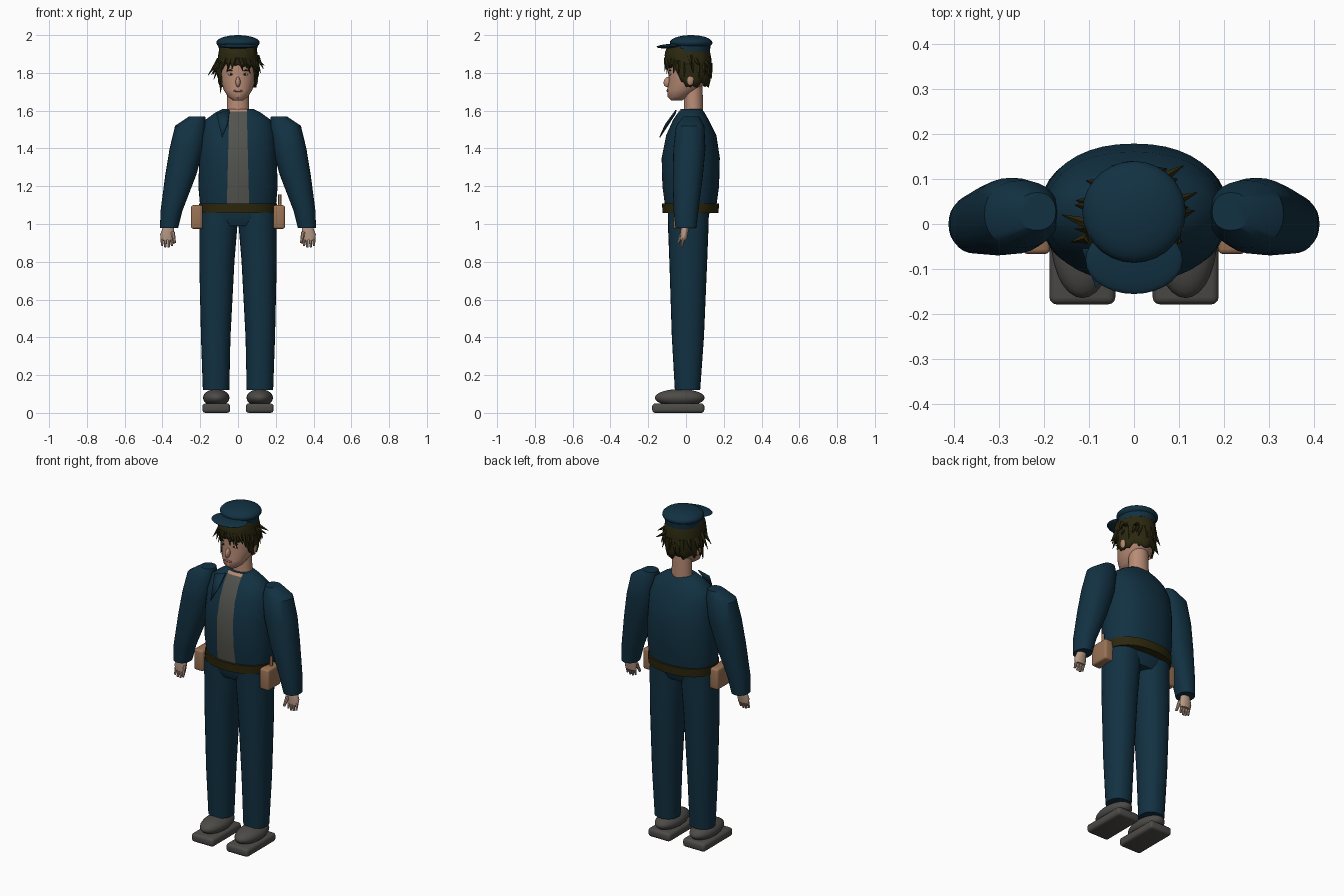
import bpy, bmesh, math, random
from mathutils import Vector, Matrix

random.seed(4)
old = bpy.data.objects.get("Cube")
if old:
    bpy.data.objects.remove(old, do_unlink=True)


def material(name, r, g, b):
    m = bpy.data.materials.new(name)
    m.use_nodes = True
    m.diffuse_color = (r, g, b, 1)
    node = next(n for n in m.node_tree.nodes if n.type == 'BSDF_PRINCIPLED')
    node.inputs["Base Color"].default_value = (r, g, b, 1)
    node.inputs["Roughness"].default_value = 0.8
    return m


NAVY = material("navy cloth", 0.006, 0.031, 0.055)
SHIRT = material("grey shirt", 0.085, 0.085, 0.075)
SKIN = material("skin", 0.48, 0.26, 0.18)
HANDS = material("hand skin", 0.46, 0.31, 0.23)
HAIR = material("dark hair", 0.024, 0.021, 0.005)
BELT = material("belt leather", 0.025, 0.02, 0.004)
TAN = material("tan leather", 0.32, 0.17, 0.09)
SHOE = material("shoe grey", 0.072, 0.07, 0.064)
WHITE = material("eye white", 0.55, 0.5, 0.45)
LIPS = material("lips", 0.36, 0.15, 0.11)


def finish(name, bm, *mats, angle=40):
    bmesh.ops.recalc_face_normals(bm, faces=bm.faces)
    mesh = bpy.data.meshes.new(name)
    bm.to_mesh(mesh)
    bm.free()
    for m in mats:
        mesh.materials.append(m)
    ob = bpy.data.objects.new(name, mesh)
    bpy.context.scene.collection.objects.link(ob)
    bpy.ops.object.select_all(action='DESELECT')
    ob.select_set(True)
    bpy.context.view_layer.objects.active = ob
    bpy.ops.object.shade_smooth_by_angle(angle=math.radians(angle))
    return ob


def bridge(bm, rings):
    for a, b in zip(rings, rings[1:]):
        for i in range(len(a)):
            j = (i + 1) % len(a)
            bm.faces.new((a[i], a[j], b[j], b[i]))


def loft(sections, n=28, power=2.0, side=1):
    """Stack of rounded rings, each (z, cx, cy, rx, ry)."""
    bm = bmesh.new()
    rings = []
    for z, cx, cy, rx, ry in sections:
        ring = []
        for i in range(n):
            a = math.tau * i / n
            c, s = math.cos(a), math.sin(a)
            x = math.copysign(abs(c) ** (2 / power), c) * rx
            y = math.copysign(abs(s) ** (2 / power), s) * ry
            ring.append(bm.verts.new((side * cx + x, cy + y, z)))
        rings.append(ring)
    bridge(bm, rings)
    bm.faces.new(rings[0])
    bm.faces.new(rings[-1])
    return bm


def ball(name, loc, size, mat, tilt=0):
    bm = bmesh.new()
    m = Matrix.Translation(loc) @ Matrix.Rotation(tilt, 4, 'X') @ Matrix.Diagonal((*size, 1))
    bmesh.ops.create_uvsphere(bm, u_segments=28, v_segments=14, radius=1, matrix=m)
    return finish(name, bm, mat)


def spike(bm, start, end, r1, r2=0.001, n=8):
    start, end = Vector(start), Vector(end)
    d = end - start
    m = Matrix.Translation((start + end) / 2) @ d.to_track_quat('Z', 'Y').to_matrix().to_4x4()
    bmesh.ops.create_cone(bm, cap_ends=True, segments=n, radius1=r1, radius2=r2,
                          depth=d.length, matrix=m)


def box(name, loc, size, mat, bevel, tilt=0):
    bm = bmesh.new()
    m = Matrix.Translation(loc) @ Matrix.Rotation(tilt, 4, 'Z') @ Matrix.Diagonal((*size, 1))
    bmesh.ops.create_cube(bm, size=1, matrix=m)
    bmesh.ops.bevel(bm, geom=bm.edges[:], offset=bevel, segments=3, profile=0.5, affect='EDGES')
    return finish(name, bm, mat)


# Jacket, with the open front cut out as shirt and throat
bm = loft([(1.09, 0, .025, .2, .135), (1.2, 0, .025, .21, .15), (1.35, 0, .025, .205, .154),
           (1.47, 0, .028, .198, .133), (1.55, 0, .026, .175, .095),
           (1.59, 0, .028, .12, .07), (1.61, 0, .028, .08, .055)], n=40, power=2.2)
for s in (-1, 1):
    bmesh.ops.bisect_plane(bm, geom=bm.verts[:] + bm.edges[:] + bm.faces[:],
                           plane_co=(s * .059, 0, 1.1), plane_no=(1, 0, s * .025))
bmesh.ops.bisect_plane(bm, geom=bm.verts[:] + bm.edges[:] + bm.faces[:],
                       plane_co=(0, 0, 1.595), plane_no=(0, 0, 1))
bm.normal_update()
for f in bm.faces:
    c = f.calc_center_median()
    if c.y < 0 and abs(c.x) < .059 - .025 * (c.z - 1.1) and c.z < 1.609:
        f.material_index = 2 if c.z > 1.595 else 1
finish("jacket", bm, NAVY, SHIRT, SKIN)

# Turned-out lapel
bm = bmesh.new()
bm.faces.new([bm.verts.new(p) for p in ((-.045, -.055, 1.605), (-.115, -.06, 1.585),
                                        (-.085, -.142, 1.46), (-.055, -.11, 1.53))])
lapel = finish("lapel", bm, NAVY)
lapel.modifiers.new("thickness", 'SOLIDIFY').thickness = .006

# Belt and hips
finish("belt", loft([(1.058, 0, .024, .203, .148), (1.108, 0, .024, .206, .151)],
                    n=40, power=2.2), BELT)
finish("hips", loft([(.99, 0, .012, .16, .09), (1.03, 0, .012, .203, .108),
                     (1.08, 0, .015, .203, .112)], n=40, power=2.2), NAVY)

for s, label in ((1, "left"), (-1, "right")):
    # Trouser leg and shoe
    finish(label + "_trouser_leg", loft(
        [(.12, .116, .008, .07, .067), (.4, .118, .01, .078, .085), (.8, .112, .012, .093, .1),
         (.98, .104, .012, .1, .107), (1.06, .103, .012, .1, .108)], power=2.2, side=s), NAVY)
    box(label + "_shoe_sole", (s * .115, -.041, .025), (.147, .276, .05), SHOE, .016)
    ball(label + "_shoe_upper", (s * .115, -.033, .08), (.07, .132, .046), SHOE)

    # Sleeve
    finish(label + "_sleeve", loft(
        [(.98, .365, 0, .048, .056), (1.07, .352, 0, .058, .066), (1.26, .303, .01, .082, .08),
         (1.4, .272, .018, .09, .085), (1.52, .25, .022, .083, .075),
         (1.57, .216, .028, .042, .042)], power=2.2, side=s), NAVY)

    # Hand with fingers and thumb
    bm = loft([(.915, .374, -.012, .034, .016), (.945, .374, -.01, .038, .02),
               (.985, .368, -.005, .028, .022)], n=16, side=s)
    for i in range(4):
        x = s * (.348 + i * .0175)
        spike(bm, (x, -.012, .925), (x + s * .002, -.022, .873 + .008 * abs(i - 1.4)), .0095, .006)
    spike(bm, (s * .345, -.02, .955), (s * .335, -.042, .9), .012, .007)
    finish(label + "_hand", bm, HANDS)

    # Belt pouch
    box(label + "_pouch", (s * .218, -.006, 1.037), (.062, .122, .125), TAN, .012)

    # Eye, brow and ear
    ball(label + "_eye", (s * .038, -.084, 1.793), (.016, .006, .006), WHITE)
    ball(label + "_iris", (s * .037, -.088, 1.793), (.007, .004, .006), HAIR)
    ball(label + "_eyebrow", (s * .039, -.085, 1.813), (.022, .006, .004), HAIR)
    ball(label + "_ear", (s * .094, .022, 1.765), (.012, .02, .032), SKIN)

# Baton handle in the left pouch
bm = bmesh.new()
spike(bm, (.221, 0, 1.06), (.221, 0, 1.155), .009, .008, 12)
finish("baton_handle", bm, TAN)

# Neck, head, nose and mouth
finish("neck", loft([(1.56, 0, .035, .064, .052), (1.62, 0, .04, .058, .05),
                     (1.76, 0, .035, .056, .052)]), SKIN)
finish("head", loft([(1.655, 0, -.05, .028, .03), (1.672, 0, -.042, .052, .055),
                     (1.71, 0, -.015, .076, .085), (1.76, 0, .01, .092, .1),
                     (1.82, 0, .015, .098, .112), (1.88, 0, .02, .1, .11),
                     (1.93, 0, .02, .08, .09)]), SKIN)
ball("nose", (0, -.096, 1.752), (.013, .022, .028), SKIN, tilt=-.3)
ball("mouth", (0, -.097, 1.705), (.026, .007, .006), LIPS)

# Hair shell, higher over the face, with a ragged hem
bm = bmesh.new()
n, steps = 56, 6
hem = []
for i in range(n):
    front = max(0, min(1, (-math.sin(math.tau * i / n) - .25) / .4))
    hem.append((front, 1.735 + .105 * front + random.uniform(-.015, .015)))
rings = []
for k in range(steps + 1):
    t = k / steps
    ring = []
    for i, (front, low) in enumerate(hem):
        a = math.tau * i / n
        r = .86 + .14 * min(1, t * 2.5) - (.13 - .11 * front) * t ** 4
        r += random.uniform(-.015, .02)
        ring.append(bm.verts.new((.11 * r * math.cos(a), .012 + .124 * r * math.sin(a),
                                  1.945 + (low - 1.945) * t)))
    rings.append(ring)
bridge(bm, rings)
hair = finish("hair", bm, HAIR)
hair.modifiers.new("thickness", 'SOLIDIFY').thickness = .008

# Loose locks: fringe, sides and nape
bm = bmesh.new()
for i in range(34):
    a = math.tau * i / 34 + random.uniform(-.08, .08)
    c, s = math.cos(a), math.sin(a)
    top = 1.85 + .03 * max(0, -s)
    spike(bm, (.1 * c, .012 + .115 * s, top),
          (.118 * c + random.uniform(-.02, .02), .012 + .125 * s,
           top - random.uniform(.05, .085)), .014, n=5)
for start, end in (((-.1, 0, 1.87), (-.16, .02, 1.785)), ((-.1, -.03, 1.85), (-.14, -.04, 1.79)),
                   ((-.09, -.02, 1.79), (-.092, -.03, 1.69)), ((.1, .02, 1.89), (.135, .03, 1.82)),
                   ((.09, .05, 1.87), (.14, .07, 1.84)), ((.06, .1, 1.86), (.11, .13, 1.83))):
    spike(bm, start, end, .014, n=5)
finish("hair_locks", bm, HAIR)

# Cap
ball("cap_crown", (0, .027, 1.96), (.115, .113, .04), NAVY)
finish("cap_band", loft([(1.912, 0, .02, .1, .106), (1.955, 0, .024, .104, .108)]), NAVY)
ball("cap_visor", (0, -.08, 1.942), (.108, .076, .012), NAVY, tilt=.06)
